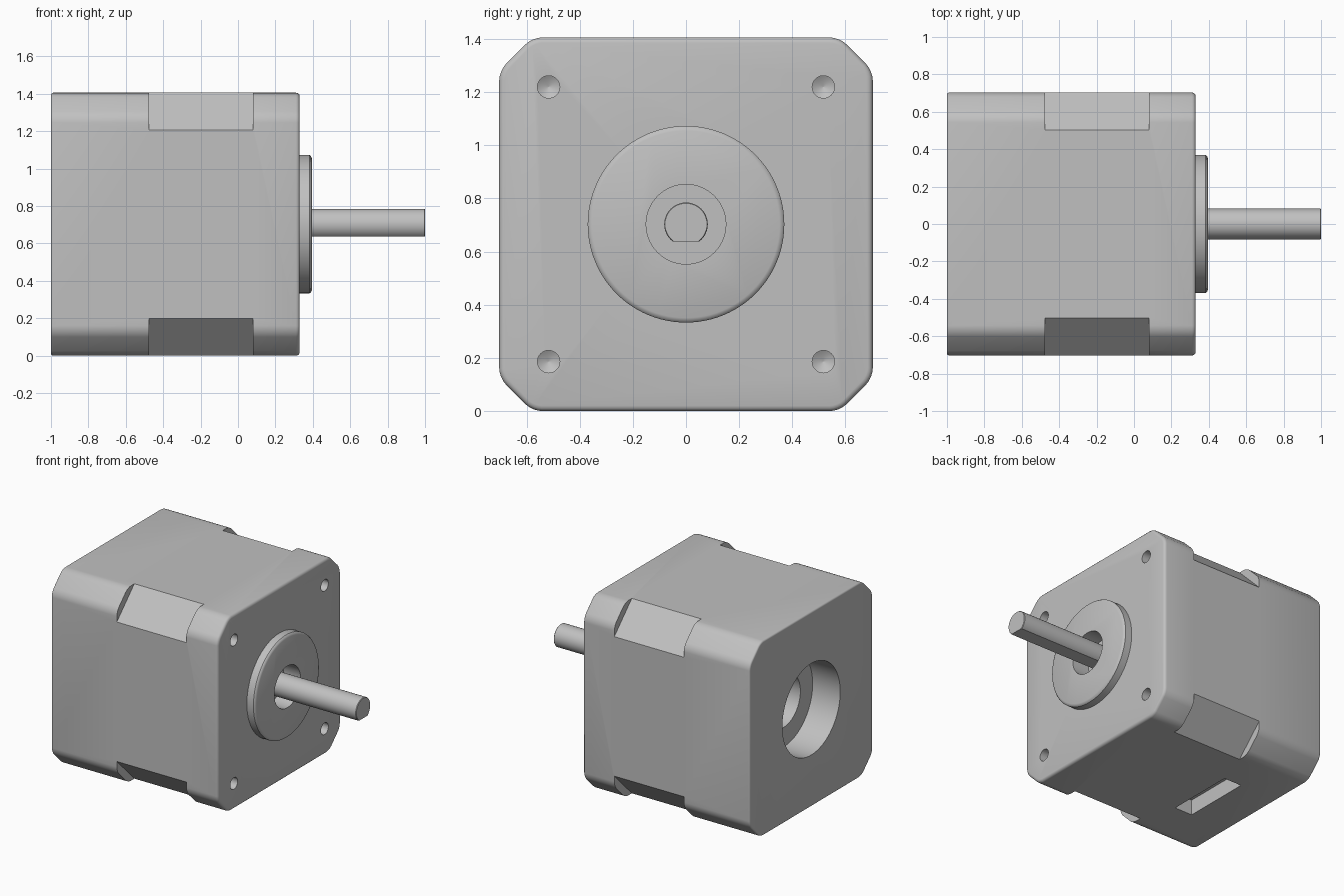
import bpy, bmesh, math
from mathutils import Matrix, Vector

old = bpy.data.objects.get("Cube")
if old:
    bpy.data.objects.remove(old, do_unlink=True)

HALF = 0.703            # half width of the square housing; also the axis height
BACK, FACE, BOSS_END = -1.0, 0.33, 0.395

metal = bpy.data.materials.new("plain_grey")
metal.use_nodes = True
grey = (0.53, 0.53, 0.53, 1)
metal.diffuse_color = grey
metal.node_tree.nodes["Principled BSDF"].inputs["Base Color"].default_value = grey


def finish(name, bm):
    bmesh.ops.recalc_face_normals(bm, faces=bm.faces)
    mesh = bpy.data.meshes.new(name)
    bm.to_mesh(mesh)
    bm.free()
    mesh.materials.append(metal)
    obj = bpy.data.objects.new(name, mesh)
    bpy.context.collection.objects.link(obj)
    return obj


def box(name, size, centre, turn=0):
    bm = bmesh.new()
    bmesh.ops.create_cube(bm, size=1)
    bm.transform(Matrix.Translation(centre) @ Matrix.Rotation(turn, 4, 'X')
                 @ Matrix.Diagonal((*size, 1)))
    return finish(name, bm)


def turned(name, profile, y=0, z=HALF, sides=64):
    """Solid of revolution along x from (x, radius) pairs."""
    bm = bmesh.new()
    angles = [math.tau * i / sides for i in range(sides)]
    rings = [[bm.verts.new((x, y + r * math.cos(a), z + r * math.sin(a))) for a in angles]
             for x, r in profile]
    for a, b in zip(rings, rings[1:]):
        for i in range(sides):
            j = (i + 1) % sides
            bm.faces.new((a[i], a[j], b[j], b[i]))
    bm.faces.new(rings[0])
    bm.faces.new(rings[-1])
    return finish(name, bm)


def combine(target, tool, operation):
    mod = target.modifiers.new("combine", 'BOOLEAN')
    mod.operation, mod.object, mod.solver = operation, tool, 'EXACT'
    bpy.context.view_layer.objects.active = target
    bpy.ops.object.modifier_apply(modifier=mod.name)
    bpy.data.objects.remove(tool, do_unlink=True)


def smooth(obj):
    bpy.ops.object.select_all(action='DESELECT')
    obj.select_set(True)
    bpy.context.view_layer.objects.active = obj
    bpy.ops.object.shade_smooth_by_angle(angle=math.radians(32))


# Housing: square block with chamfered corners, then softened edges
bm = bmesh.new()
bmesh.ops.create_cube(bm, size=1)
bm.transform(Matrix.Translation(((BACK + FACE) / 2, 0, HALF))
             @ Matrix.Diagonal((FACE - BACK, 2 * HALF, 2 * HALF, 1)))


def long_edges():
    return [e for e in bm.edges if abs(e.verts[0].co.x - e.verts[1].co.x) > 1]


def rim_edges(x):
    return [e for e in bm.edges if all(abs(v.co.x - x) < 0.001 for v in e.verts)]


def bevel(edges, offset, segments):
    bmesh.ops.bevel(bm, geom=edges, offset=offset, segments=segments,
                    profile=0.5, affect='EDGES')


bevel(long_edges(), 0.125, 1)
bevel(long_edges(), 0.035, 4)
bevel(rim_edges(FACE), 0.02, 3)
bevel(rim_edges(BACK), 0.012, 3)
housing = finish("motor_housing", bm)

# Deeper flats across the middle of the four corners
for sy in (-1, 1):
    for sz in (-1, 1):
        reach = HALF - 0.1 + 0.2 / math.sqrt(2)
        centre = Vector((-0.1975, sy * reach, HALF + sz * reach))
        combine(housing, box("corner_cutter", (0.555, 0.6, 0.4), centre,
                             -sy * sz * math.pi / 4), 'DIFFERENCE')

# Round pilot boss on the front face
combine(housing, turned("boss", [(0.2, 0.37), (0.382, 0.37), (0.39, 0.364),
                                 (BOSS_END, 0.352)], sides=96), 'UNION')

# Clearance around the shaft and the stepped recess in the back
combine(housing, turned("shaft_cutter", [(0.26, 0.15), (0.5, 0.15)]), 'DIFFERENCE')
combine(housing, turned("back_cutter", [(-1.1, 0.33), (-0.78, 0.33),
                                        (-0.78, 0.19), (-0.5, 0.19)]), 'DIFFERENCE')

# Four drilled mounting holes with conical bottoms
for sy in (-1, 1):
    for sz in (-1, 1):
        drill = turned("drill", [(0.19, 0.001), (0.215, 0.042), (0.4, 0.042)],
                       sy * 0.517, HALF + sz * 0.517, 32)
        combine(housing, drill, 'DIFFERENCE')

# Connector slot underneath
combine(housing, box("slot_cutter", (0.14, 0.5, 0.22), (-0.63, 0, 0)), 'DIFFERENCE')
smooth(housing)

# Output shaft with a flat along its underside
shaft = turned("output_shaft", [(0.24, 0.082), (0.996, 0.082), (1.0, 0.079)], sides=48)
combine(shaft, box("flat_cutter", (2, 0.4, 0.1), (0.8, 0, HALF - 0.065 - 0.05)), 'DIFFERENCE')
smooth(shaft)
